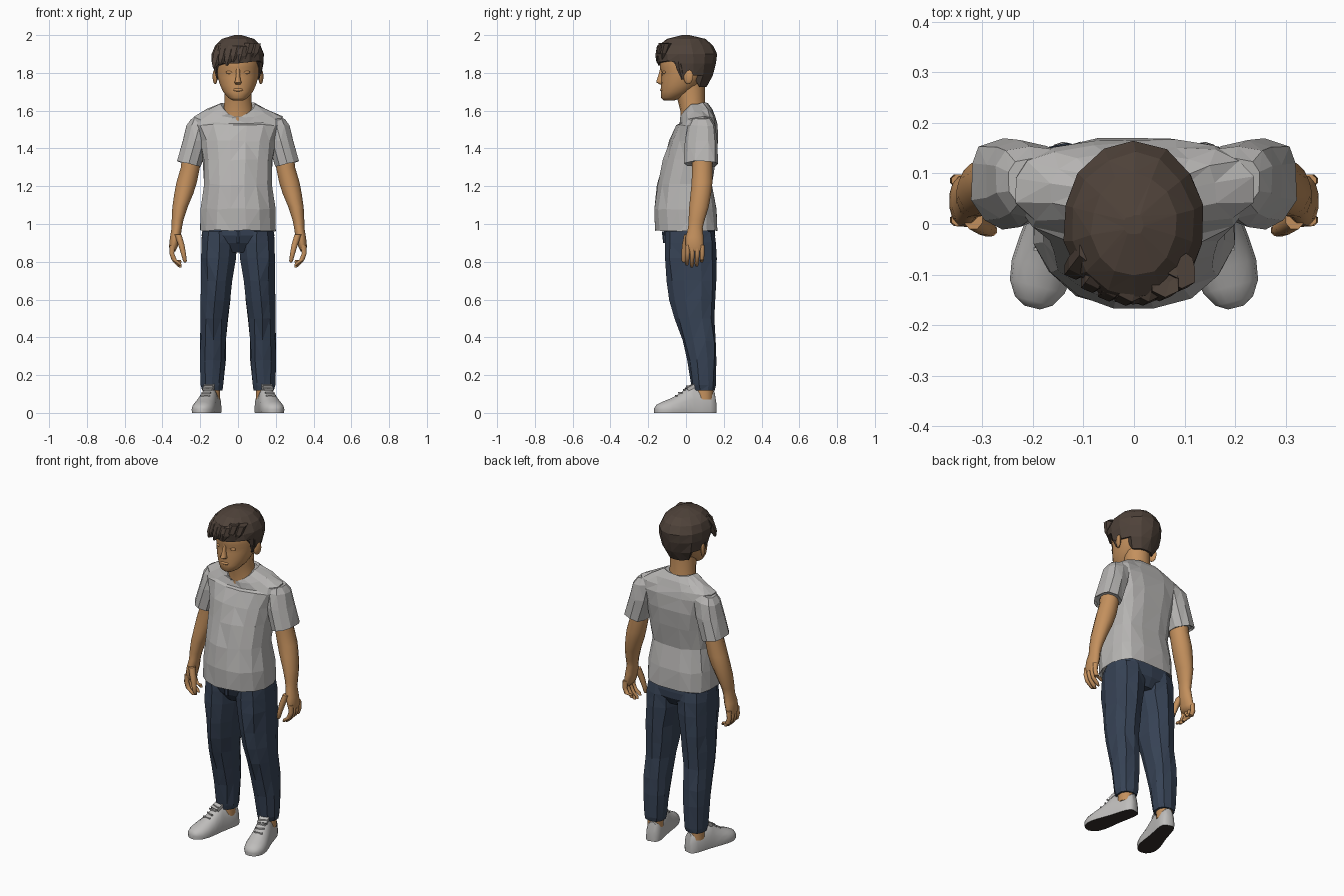
import bpy, bmesh, math, random
from mathutils import Vector, Matrix

random.seed(4)
cube = bpy.data.objects.get("Cube")
if cube:
    bpy.data.objects.remove(cube, do_unlink=True)


def material(name, rgb):
    m = bpy.data.materials.new(name)
    m.use_nodes = True
    m.diffuse_color = (*rgb, 1)
    m.node_tree.nodes["Principled BSDF"].inputs["Base Color"].default_value = (*rgb, 1)
    return m


skin = material("skin", (.55, .28, .11))
cotton = material("grey_cotton", (.47, .46, .45))
denim = material("blue_denim", (.038, .056, .092))
hair_brown = material("hair_brown", (.078, .055, .042))
canvas = material("pale_canvas", (.52, .51, .5))
rubber = material("dark_sole", (.035, .027, .023))


def finish(name, bm, mats, smooth=None, mirror=False):
    """Turn a bmesh into an object, optionally smooth and mirrored across x."""
    bmesh.ops.recalc_face_normals(bm, faces=bm.faces)
    me = bpy.data.meshes.new(name)
    bm.to_mesh(me)
    bm.free()
    ob = bpy.data.objects.new(name, me)
    bpy.context.collection.objects.link(ob)
    for m in mats:
        me.materials.append(m)
    if smooth:
        bpy.ops.object.select_all(action='DESELECT')
        ob.select_set(True)
        bpy.context.view_layer.objects.active = ob
        bpy.ops.object.shade_smooth_by_angle(angle=math.radians(smooth))
    if mirror:
        mod = ob.modifiers.new("mirror", 'MIRROR')
        mod.use_mirror_merge = False
    return ob


def skin_rings(bm, rings, caps=(True, True)):
    """Bridge a list of point rings with quads and close the ends."""
    rows = [[bm.verts.new(p) for p in r] for r in rings]
    for a, b in zip(rows, rows[1:]):
        for i in range(len(a)):
            j = (i + 1) % len(a)
            bm.faces.new((a[i], a[j], b[j], b[i]))
    for row, cap in zip((rows[0], rows[-1]), caps):
        if cap:
            bm.faces.new(row)


def ring(x, front, back, z, rx, n, square=2, dip=0, lean=0):
    """Level outline: elliptical front, squarer back; dip lowers the front."""
    pts = []
    for i in range(n):
        a = math.tau * (i + .5) / n
        c, s = math.cos(a), math.sin(a)
        k = 2 / (square if s > 0 else 2)
        px = math.copysign(abs(c) ** k, c)
        py = math.copysign(abs(s) ** k, s)
        pts.append(Vector((x + rx * px, (front + back) / 2 + (back - front) / 2 * py,
                           z - dip * max(0, -py) ** 1.5 + lean * px)))
    return pts


def loft(name, rows, n, mat, smooth=None, mirror=False, square=2, jitter=0, caps=(True, True)):
    bm = bmesh.new()
    rings = [ring(*r[:5], n, square, *r[5:]) for r in rows]
    for r in rings[1:-1]:
        for p in r:
            p += Vector([random.uniform(-jitter, jitter) for _ in p])
    skin_rings(bm, rings, caps)
    if jitter:
        bmesh.ops.triangulate(bm, faces=bm.faces)
    return finish(name, bm, [mat], smooth, mirror)


def blob(name, mat, centre, size, mirror=False, turn=0):
    bm = bmesh.new()
    bmesh.ops.create_uvsphere(bm, u_segments=12, v_segments=8, radius=1)
    bm.transform(Matrix.Translation(centre) @ Matrix.Rotation(turn, 4, 'Z')
                 @ Matrix.Diagonal((*size, 1)))
    return finish(name, bm, [mat], 60, mirror)


# Shirt body with a scooped collar, rows are x, front, back, z, half width, dip
loft("shirt_body", [
    (0, -.16, .16, .985, .19), (0, -.168, .168, .965, .205), (0, -.174, .162, 1.08, .2),
    (0, -.155, .142, 1.21, .181), (0, -.122, .158, 1.34, .186), (0, -.09, .169, 1.44, .2),
    (0, -.05, .165, 1.525, .238), (0, -.035, .155, 1.566, .238, .035),
    (0, -.03, .14, 1.605, .165, .045), (0, -.035, .117, 1.64, .092, .075),
    (0, -.025, .105, 1.632, .08, .075)],
    16, cotton, square=3, jitter=.004)

# Short sleeves, hem rising outward
loft("sleeve", [
    (.2, .03, .13, 1.566, .05, 0, -.01), (.205, .01, .155, 1.53, .068, 0, -.01),
    (.224, -.005, .164, 1.44, .072, 0, 0), (.26, -.012, .167, 1.318, .064, 0, .016),
    (.26, .005, .15, 1.325, .052, 0, .016)],
    10, cotton, mirror=True, square=3, jitter=.003)

# Bare arms down to the wrist, then the palm
loft("arm", [
    (.245, .03, .145, 1.4, .05), (.252, .03, .142, 1.3, .052), (.272, .028, .142, 1.22, .056),
    (.287, .022, .135, 1.16, .052), (.307, .015, .122, 1.09, .042),
    (.32, .012, .1, 1.02, .032), (.324, .01, .09, .98, .028), (.332, -.004, .094, .93, .029),
    (.342, -.005, .096, .88, .024), (.345, .005, .09, .855, .014)],
    12, skin, 70, True)

# Curled fingers and the thumb
for i, drop in enumerate((.01, 0, .005, .025)):
    y = .008 + .026 * i
    tip = .77 + drop
    loft(f"finger_{i + 1}", [
        (.346, y - .013, y + .013, .89, .016), (.351, y - .013, y + .013, .845, .014),
        (.338, y - .014, y + .01, .81, .015), (.316, y - .015, y + .008, tip + .015, .015),
        (.305, y - .01, y + .004, tip, .008)], 8, skin, 70, True)
loft("thumb", [
    (.318, -.012, .035, .945, .02), (.3, -.022, .018, .89, .018), (.288, -.026, .006, .84, .014),
    (.281, -.024, 0, .805, .011), (.28, -.016, -.006, .795, .005)], 8, skin, 70, True)

# Jeans: hips and tapering legs
loft("jeans_hips", [
    (0, -.06, .12, .85, .1), (0, -.098, .152, .9, .185), (0, -.115, .155, .94, .196),
    (0, -.118, .15, 1.0, .185)], 14, denim, square=3)
loft("jeans_leg", [
    (.136, .035, .152, .118, .056), (.136, .025, .157, .145, .062), (.134, .005, .162, .28, .07),
    (.131, -.02, .16, .38, .072), (.127, -.06, .152, .5, .074), (.12, -.085, .157, .6, .08),
    (.113, -.1, .16, .7, .086), (.104, -.11, .16, .82, .096), (.1, -.112, .156, .9, .098),
    (.1, -.11, .15, .96, .094)], 10, denim, mirror=True, square=2.5, jitter=.004)
loft("belt_buckle_flap", [(0, -.121, -.1, .9, .01), (0, -.128, -.1, .96, .016)], 6, denim)
loft("ankle", [(.138, .045, .145, .07, .045), (.136, .045, .145, .15, .045)], 10, skin, 60, True)

# Shoes: arched sections from heel to toe, toes turned out
turn = Matrix.Translation((.138, .09, 0)) @ Matrix.Rotation(math.radians(14), 4, 'Z')
bm = bmesh.new()
sections = [(.07, .02, .06), (.06, .036, .115), (.03, .045, .125), (-.02, .048, .125),
            (-.06, .05, .148), (-.085, .052, .135), (-.13, .058, .1), (-.18, .062, .075),
            (-.22, .056, .06), (-.25, .038, .045), (-.263, .016, .028)]
rings = []
for y, w, h in sections:
    arch = [(w * math.cos(a), .018 + (h - .018) * math.sin(a) ** .9)
            for a in [math.pi * k / 8 for k in range(9)]]
    outline = [(w * .96, 0)] + arch + [(-w * .96, 0)]
    rings.append([turn @ Vector((x, y, z)) for x, z in outline])
skin_rings(bm, rings)
bm.normal_update()
for f in bm.faces:
    f.material_index = int(max(v.co.z for v in f.verts) < .001)
finish("shoe", bm, [canvas, rubber], 50, True)

# Shoe tongue and laces
bm = bmesh.new()
place = turn @ Matrix.Translation((0, -.068, .135)) @ Matrix.Rotation(.5, 4, 'X')
bmesh.ops.create_cube(bm, size=1, matrix=place @ Matrix.Diagonal((.055, .05, .018, 1)))
for k in range(4):
    place = turn @ Matrix.Translation((0, -.08 - .022 * k, .14 - .0165 * k))
    place = place @ Matrix.Rotation(.15 * (-1) ** k, 4, 'Z')
    bmesh.ops.create_cube(bm, size=1, matrix=place @ Matrix.Diagonal((.05, .007, .008, 1)))
finish("tongue_and_laces", bm, [canvas], None, True)

# Neck and head
loft("neck", [(0, -.03, .11, 1.545, .09), (0, -.03, .106, 1.6, .08), (0, -.045, .1, 1.66, .072),
              (0, -.06, .1, 1.74, .072)], 14, skin, 70)
loft("head", [
    (0, -.118, -.06, 1.655, .03), (0, -.132, -.02, 1.668, .052), (0, -.132, .03, 1.7, .08),
    (0, -.133, .07, 1.735, .096), (0, -.131, .1, 1.775, .108), (0, -.13, .12, 1.805, .113),
    (0, -.139, .13, 1.83, .114), (0, -.135, .13, 1.88, .113), (0, -.09, .09, 1.95, .075)],
    18, skin, 70, square=2.3)
loft("nose", [(0, -.138, -.11, 1.738, .014), (0, -.16, -.11, 1.75, .02),
              (0, -.157, -.11, 1.762, .015), (0, -.145, -.11, 1.795, .01),
              (0, -.138, -.11, 1.825, .011)], 8, skin, 60)
blob("lips", skin, (0, -.126, 1.71), (.028, .011, .009))
blob("eyelid", skin, (.043, -.115, 1.803), (.021, .01, .009), True)
blob("ear", skin, (.121, .012, 1.78), (.011, .027, .04), True, -.35)

# Hair shell, each outline clipped to the hairline
def hairline(p):
    if p.y < -.07:
        return 1.85 + .12 * p.x
    return 1.795 if p.y < .035 else 1.72


bm = bmesh.new()
rings = []
for row in [(0, -.1, .112, 1.725, .088), (0, -.12, .142, 1.785, .124),
            (0, -.15, .157, 1.85, .141), (0, -.16, .162, 1.9, .142),
            (0, -.145, .14, 1.945, .122), (0, -.1, .1, 1.98, .085), (0, -.02, .02, 2, .02)]:
    r = ring(*row, 14)
    for p in r:
        p.z = max(p.z, hairline(p))
        p += Vector([random.uniform(-.004, .004) for _ in range(2)] + [0])
    rings.append(r)
skin_rings(bm, rings)
bmesh.ops.triangulate(bm, faces=bm.faces)
finish("hair", bm, [hair_brown])

# Swept fringe locks and sideburns
for i in range(7):
    x = -.115 + .033 * i
    y = -.155 + 4 * x * x
    low = 1.822 + .008 * i + .012 * (i % 2)
    loft(f"fringe_lock_{i + 1}", [
        (x - .012, y - .002, y + .012, low, .006), (x, y - .008, y + .03, low + .035, .026),
        (x + .012, y, y + .05, low + .085, .03), (x + .02, y + .03, y + .07, 1.955, .015)],
        6, hair_brown)
loft("sideburn", [(.108, -.025, -.005, 1.765, .006), (.115, -.05, .01, 1.82, .014),
                  (.115, -.06, .02, 1.86, .02)], 6, hair_brown, mirror=True)
